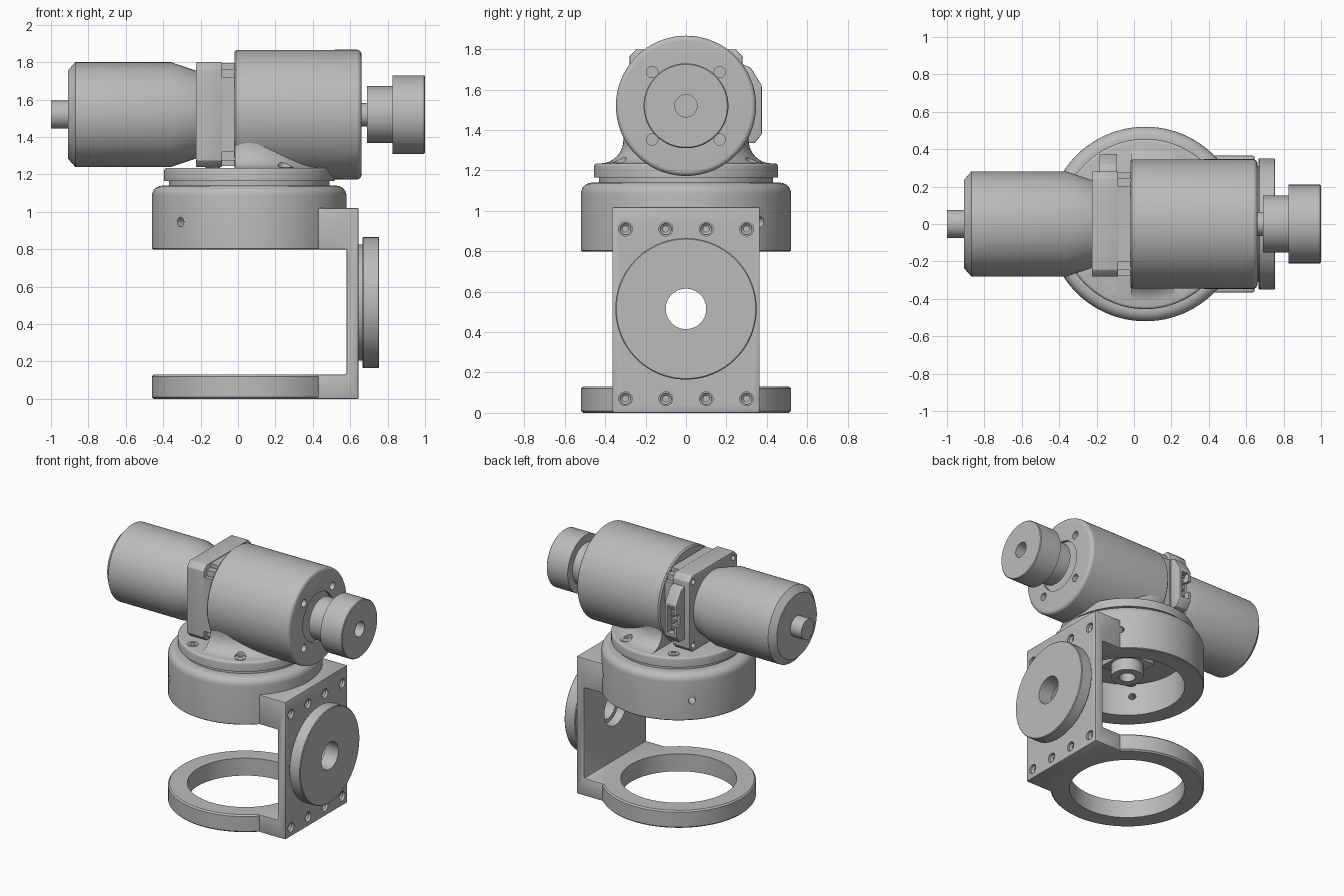
import bpy, bmesh
from math import sin, cos, pi, radians
from mathutils import Matrix, Vector

if "Cube" in bpy.data.objects:
    bpy.data.objects.remove(bpy.data.objects["Cube"])

grey = bpy.data.materials.new("machined grey")
grey.use_nodes = True
grey.diffuse_color = (0.5, 0.5, 0.5, 1)
grey.node_tree.nodes["Principled BSDF"].inputs["Base Color"].default_value = (0.5, 0.5, 0.5, 1)

AXIS_Z = 1.52            # height of the motor axis
RING = Vector((0.06, 0, 0))   # centre of the rings and turntable


def finish(name, bm):
    """Turn a bmesh into a smooth-by-angle object."""
    bmesh.ops.remove_doubles(bm, verts=bm.verts, dist=1e-5)
    bmesh.ops.recalc_face_normals(bm, faces=bm.faces)
    me = bpy.data.meshes.new(name)
    bm.to_mesh(me)
    bm.free()
    me.materials.append(grey)
    ob = bpy.data.objects.new(name, me)
    bpy.context.collection.objects.link(ob)
    smooth(ob)
    return ob


def activate(ob):
    bpy.ops.object.select_all(action='DESELECT')
    ob.select_set(True)
    bpy.context.view_layer.objects.active = ob


def smooth(ob):
    activate(ob)
    bpy.ops.object.shade_smooth_by_angle(angle=radians(32))


def lathe(name, profile, axis='Z', at=(0, 0, 0), closed=False, seg=96):
    """Revolve (radius, height) points about the Z or X axis."""
    bm = bmesh.new()
    rings = []
    for r, h in profile:
        ring = []
        for i in range(seg):
            u, v = r * cos(2 * pi * i / seg), r * sin(2 * pi * i / seg)
            co = Vector((u, v, h)) if axis == 'Z' else Vector((h, u, v))
            ring.append(bm.verts.new(co + Vector(at)))
        rings.append(ring)
    pairs = list(zip(rings, rings[1:])) + ([(rings[-1], rings[0])] if closed else [])
    for a, b in pairs:
        for i in range(seg):
            j = (i + 1) % seg
            bm.faces.new((a[i], a[j], b[j], b[i]))
    return finish(name, bm)


def rod(name, r, h0, h1, axis='Z', at=(0, 0, 0), seg=32):
    return lathe(name, [(0, h0), (r, h0), (r, h1), (0, h1)], axis, at, seg=seg)


def prism(name, pts, a, b, axis, bevel=0):
    """Extrude 2D points along X (pts are y,z) or along Y (pts are x,z)."""
    bm = bmesh.new()
    place = (lambda p, d: (d, p[0], p[1])) if axis == 'X' else (lambda p, d: (p[0], d, p[1]))
    face = bm.faces.new([bm.verts.new(place(p, a)) for p in pts])
    out = bmesh.ops.extrude_face_region(bm, geom=[face])
    step = Vector(place((0, 0), b - a))
    bmesh.ops.translate(bm, vec=step, verts=[v for v in out['geom'] if isinstance(v, bmesh.types.BMVert)])
    bmesh.ops.recalc_face_normals(bm, faces=bm.faces)
    if bevel:
        bmesh.ops.bevel(bm, geom=bm.edges[:], offset=bevel, segments=2, profile=0.5, affect='EDGES')
    return finish(name, bm)


def box(name, x, y, z, bevel=0):
    return prism(name, [(y[0], z[0]), (y[1], z[0]), (y[1], z[1]), (y[0], z[1])], x[0], x[1], 'X', bevel)


def cut(ob, cutters):
    for c in cutters:
        c.hide_render = True
        m = ob.modifiers.new("cut", 'BOOLEAN')
        m.operation, m.solver, m.object = 'DIFFERENCE', 'EXACT', c
        activate(ob)
        bpy.ops.object.modifier_apply(modifier=m.name)
        bpy.data.objects.remove(c)
    smooth(ob)


def arc(cr, ch, rad, a0, a1, n=6):
    steps = [radians(a0 + (a1 - a0) * i / n) for i in range(n + 1)]
    return [(cr + rad * cos(t), ch + rad * sin(t)) for t in steps]


# Lower ring
lathe("lower_ring", [(0.39, 0), (0.51, 0), (0.52, 0.01), (0.52, 0.12), (0.51, 0.13), (0.39, 0.13)],
      at=RING, closed=True)

# Upper cup, open below, with radial set screw holes
cup = lathe("upper_cup", [(0, 1.04), (0.39, 1.04), (0.39, 0.8), (0.515, 0.8), (0.52, 0.805)]
            + arc(0.465, 1.085, 0.055, 0, 90) + [(0, 1.14)], at=RING)
holes = []
for angle in (45, 135, 225):
    h = rod("cutter", 0.025, 0.3, 0.6, 'X', seg=20)
    h.data.transform(Matrix.Translation(RING + Vector((0, 0, 0.945))) @ Matrix.Rotation(radians(angle), 4, 'Z'))
    holes.append(h)
cut(cup, holes)

# Hub and screws under the cup ceiling
lathe("inner_hub", [(0.055, 0.87), (0.11, 0.87), (0.11, 1.05), (0.055, 1.05)], at=RING, closed=True, seg=48)
box("hub_plate", (-0.07, 0.19), (-0.13, 0.13), (0.96, 1.05), 0.01)
for angle in range(45, 360, 90):
    t = radians(angle)
    rod("ceiling_screw", 0.04, 0.98, 1.05, at=RING + Vector((0.28 * cos(t), 0.28 * sin(t), 0)))

# C-shaped side bracket with bolt holes
bracket = prism("side_bracket", [(0.4, 0), (0.645, 0), (0.645, 1.02), (0.4, 1.02), (0.4, 0.8),
                                 (0.58, 0.8), (0.58, 0.13), (0.4, 0.13)], -0.365, 0.365, 'Y', 0.008)
cutters = [rod("cutter", 0.45, -0.1, 1.2, at=RING, seg=96),
           rod("cutter", 0.13, 0.5, 0.7, 'X', (0, 0, 0.515), 64)]
for z in (0.07, 0.91):
    for y in (-0.3, -0.1, 0.1, 0.3):
        cutters.append(rod("cutter", 0.034, 0.615, 0.7, 'X', (0, y, z), 24))
        lathe("bracket_bolt", [(0.016, 0.6), (0.016, 0.62), (0.028, 0.63), (0.028, 0.6)], 'X', (0, y, z), True, 24)
cut(bracket, cutters)

# Stepped round flange on the bracket
lathe("side_flange", [(0.1, 0.645), (0.31, 0.645), (0.31, 0.665), (0.345, 0.665), (0.35, 0.67),
                      (0.35, 0.75), (0.345, 0.755), (0.1, 0.755)], 'X', (0, 0, 0.515), True)

# Turntable disc
lathe("turntable_spacer", [(0, 1.13), (0.43, 1.13), (0.43, 1.18), (0, 1.18)], at=RING)
lathe("turntable", [(0, 1.165), (0.455, 1.165)] + arc(0.44, 1.22, 0.015, 0, 90, 3) + [(0, 1.235)], at=RING)
for angle in (60, 120, 240, 300):
    t = radians(angle)
    lathe("turntable_screw", [(0.018, 1.225), (0.018, 1.24), (0.038, 1.24), (0.038, 1.225)],
          at=RING + Vector((0.39 * cos(t), 0.39 * sin(t), 0)), closed=True, seg=24)

# Flared neck under the gearbox, cut flat at the motor side, with screw clearances
neck = lathe("neck", [(0, 1.2), (0.425, 1.2), (0.425, 1.235)] + arc(0.425, 1.35, 0.115, 270, 180, 10)
             + [(0.31, 1.5), (0, 1.5)], at=RING)
cutters = [box("cutter", (-0.6, -0.015), (-0.6, 0.6), (1.1, 1.6))]
for angle in (60, -60):
    t = radians(angle)
    cutters.append(lathe("cutter", [(0, 1.237), (0.04, 1.237), (0.05, 1.42), (0, 1.42)],
                         at=RING + Vector((0.39 * cos(t), 0.39 * sin(t), 0)), seg=24))
cut(neck, cutters)

# Gearbox housing with recessed end face and bolt holes
centre = (0, 0, AXIS_Z)
housing = lathe("gearbox_housing", [(0, -0.02), (0.335, -0.02), (0.345, -0.01)]
                + [(r, h) for h, r in arc(0.635, 0.322, 0.025, 90, 0)]
                + [(0.18, 0.66), (0.18, 0.64), (0, 0.64)], 'X', centre)
corners = [(sy, sz) for sy in (-1, 1) for sz in (-1, 1)]
cut(housing, [rod("cutter", 0.028, 0.62, 0.7, 'X', (0, 0.167 * a, AXIS_Z + 0.167 * b), 24) for a, b in corners])

# Output shaft, collar and end wheel
rod("output_shaft", 0.063, 0.62, 0.72, 'X', centre, 48)
lathe("output_wheel", [(0, 0.69), (0.152, 0.69), (0.152, 0.825), (0.21, 0.825), (0.21, 0.995),
                       (0.205, 1), (0.055, 1), (0.055, 0.9), (0, 0.9)], 'X', centre)

# Motor mounting flange
s, c = 0.28, 0.035
flange = prism("motor_flange", [(a * p, AXIS_Z + b * q) for a, b, order in
                                ((1, 1, 0), (-1, 1, 1), (-1, -1, 0), (1, -1, 1))
                                for p, q in (((s, s - c), (s - c, s)) if not order else ((s - c, s), (s, s - c)))],
               -0.225, -0.085, 'X', 0.005)
cut(flange, [rod("cutter", 0.02, -0.3, -0.17, 'X', (0, 0.235 * a, AXIS_Z + 0.235 * b), 20) for a, b in corners])
# Adapter behind the flange, a square with notched corners
for name, w, h in (("adapter_upright", 0.2, 0.275), ("adapter_middle", 0.275, 0.2), ("adapter_core", 0.245, 0.245)):
    box(name, (-0.09, -0.01), (-w, w), (AXIS_Z - h, AXIS_Z + h))

# Connector socket on the back of the flange
socket = prism("connector_socket", [(0.27, 1.73), (0.32, 1.71), (0.375, 1.62), (0.375, 1.38), (0.34, 1.335), (0.27, 1.335)],
               -0.185, -0.09, 'X', 0.004)
cut(socket, [box("cutter", (-0.165, -0.11), (0.32, 0.4), (1.4, 1.6)),
             box("cutter", (-0.2, -0.15), (0.335, 0.4), (1.46, 1.54))])
for i in range(4):
    z = 1.425 + 0.05 * i
    box("connector_pin", (-0.145, -0.13), (0.31, 0.36), (z - 0.008, z + 0.008))

# Motor body and rear shaft
lathe("motor_body", [(0, -0.91), (0.235, -0.91), (0.28, -0.87), (0.28, -0.36), (0.235, -0.225), (0, -0.225)],
      'X', centre)
rod("motor_rear_shaft", 0.075, -1, -0.9, 'X', centre, 48)
